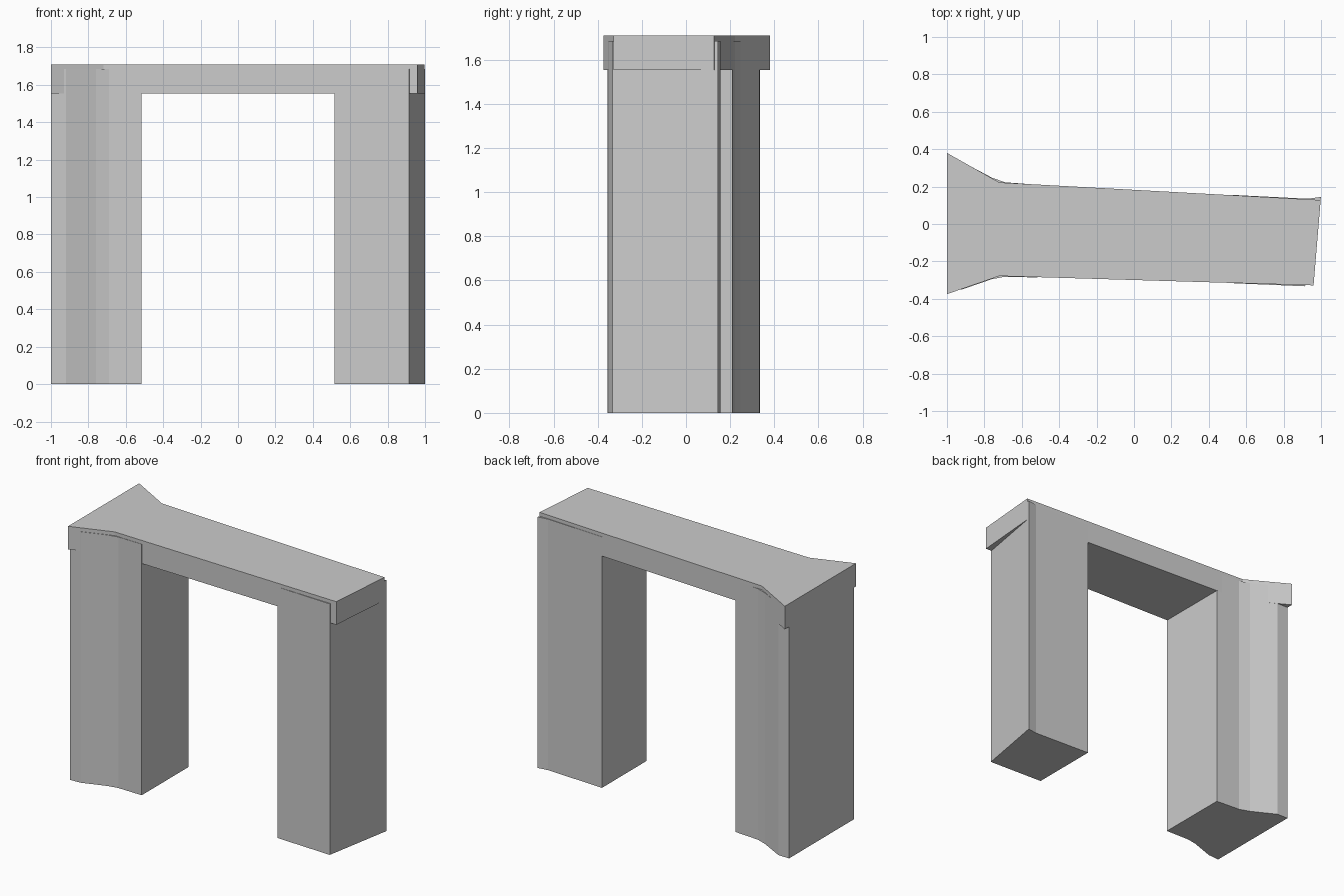
import bpy
import bmesh

cube = bpy.data.objects.get("Cube")
if cube:
    bpy.data.objects.remove(cube, do_unlink=True)

stone = bpy.data.materials.new("pale grey stone")
stone.use_nodes = True
GREY = (0.6, 0.6, 0.6, 1)
stone.diffuse_color = GREY
stone.node_tree.nodes["Principled BSDF"].inputs["Base Color"].default_value = GREY


def prism(name, outline, bottom, top):
    """Extrude a plan outline (counter-clockwise) between two heights."""
    bm = bmesh.new()
    base = bm.faces.new([bm.verts.new((x, y, bottom)) for x, y in outline])
    extruded = bmesh.ops.extrude_face_region(bm, geom=[base], use_keep_orig=True)
    moved = [v for v in extruded["geom"] if isinstance(v, bmesh.types.BMVert)]
    bmesh.ops.translate(bm, verts=moved, vec=(0, 0, top - bottom))
    bmesh.ops.recalc_face_normals(bm, faces=bm.faces)
    mesh = bpy.data.meshes.new(name)
    bm.to_mesh(mesh)
    bm.free()
    mesh.materials.append(stone)
    obj = bpy.data.objects.new(name, mesh)
    bpy.context.collection.objects.link(obj)
    return obj


SOFFIT, PIER_TOP, TOP = 1.555, 1.685, 1.71
INNER = 0.515  # half width of the opening

# Flared pier, running up into the lintel
prism("flared_pier", [
    (-1, -0.355), (-0.92, -0.35), (-0.76, -0.295), (-0.69, -0.282),
    (-INNER, -0.286), (-INNER, 0.21), (-0.69, 0.223), (-0.76, 0.248),
    (-0.92, 0.333), (-1, 0.335)], 0, PIER_TOP)

# Straight pier with a slanted end
prism("straight_pier", [
    (INNER, -0.316), (0.915, -0.333), (1, 0.145), (0.93, 0.135),
    (INNER, 0.156)], 0, PIER_TOP)

# Lintel spanning both piers, flared at one end
prism("lintel", [
    (-1, -0.375), (-0.72, -0.278), (0.96, -0.328), (0.998, 0.128),
    (-0.72, 0.222), (-1, 0.38)], SOFFIT, TOP)
